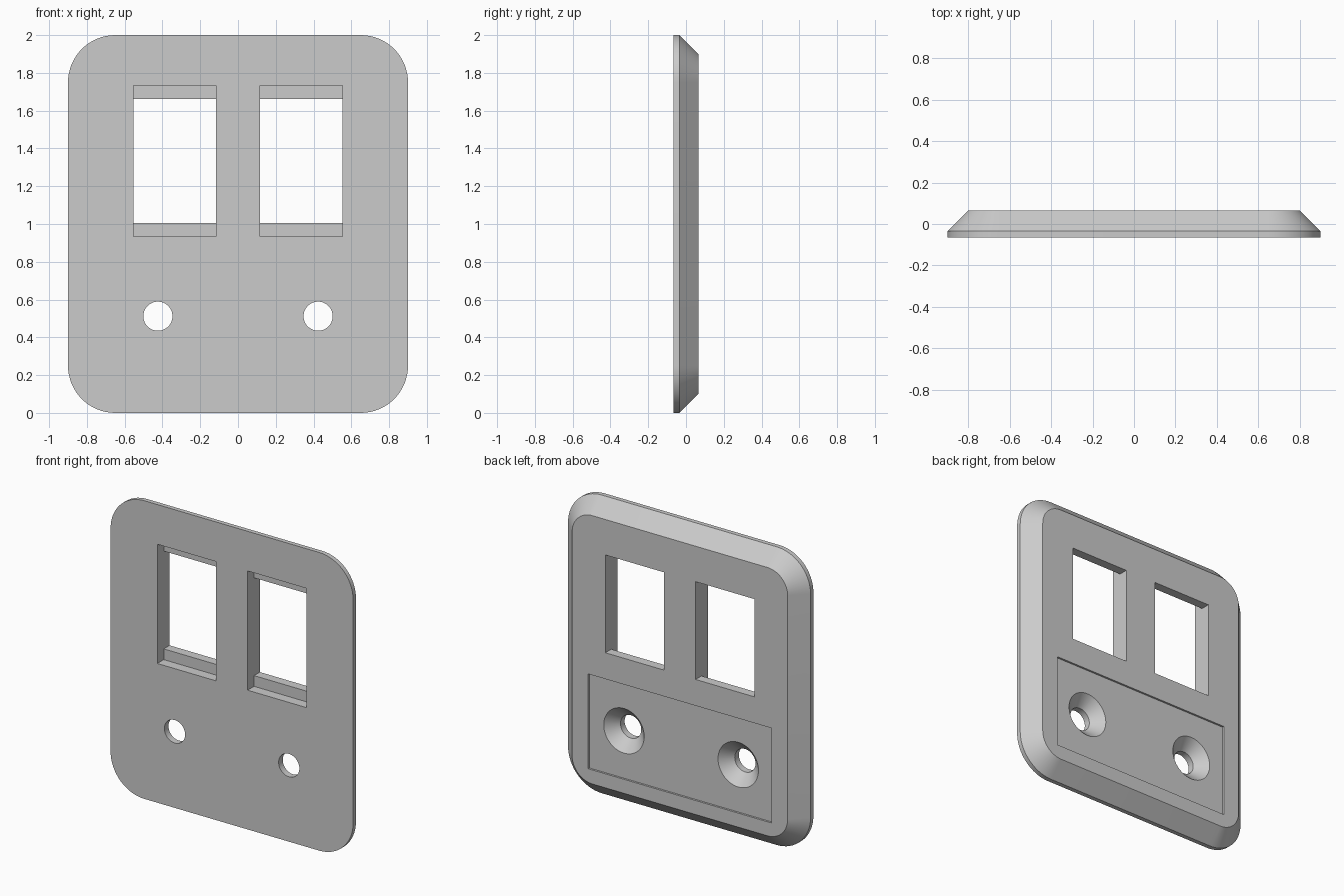
import bpy, bmesh, math

if "Cube" in bpy.data.objects:
    bpy.data.objects.remove(bpy.data.objects["Cube"], do_unlink=True)

grey = bpy.data.materials.new("plain_grey")
grey.use_nodes = True
COLOUR = (0.6, 0.6, 0.6, 1)
grey.diffuse_color = COLOUR
grey.node_tree.nodes["Principled BSDF"].inputs["Base Color"].default_value = COLOUR


def outline(half_w, half_h, radius, steps=16):
    """Rounded rectangle; a radius of zero gives plain corners."""
    if radius == 0:
        return [(half_w, half_h), (-half_w, half_h), (-half_w, -half_h), (half_w, -half_h)]
    points = []
    for i, (sx, sz) in enumerate([(1, 1), (-1, 1), (-1, -1), (1, -1)]):
        for s in range(steps + 1):
            a = (i + s / steps) * math.pi / 2
            points.append((sx * (half_w - radius) + radius * math.cos(a),
                           sz * (half_h - radius) + radius * math.sin(a)))
    return points


def loft(name, x, z, layers):
    """Solid through outlines given as (y, half width, half height, radius)."""
    bm = bmesh.new()
    rings = [[bm.verts.new((x + px, y, z + pz)) for px, pz in outline(w, h, r)]
             for y, w, h, r in layers]
    for low, high in zip(rings, rings[1:]):
        for i in range(len(low)):
            j = (i + 1) % len(low)
            bm.faces.new((low[i], low[j], high[j], high[i]))
    bm.faces.new(rings[0])
    bm.faces.new(rings[-1])
    bmesh.ops.remove_doubles(bm, verts=bm.verts, dist=1e-5)
    bmesh.ops.recalc_face_normals(bm, faces=bm.faces)
    mesh = bpy.data.meshes.new(name)
    bm.to_mesh(mesh)
    bm.free()
    mesh.materials.append(grey)
    obj = bpy.data.objects.new(name, mesh)
    bpy.context.collection.objects.link(obj)
    return obj


FRONT, BACK = -0.065, 0.065

# Plate with a thin rim and a wide chamfer towards the back
plate = loft("wall_plate", 0, 1, [(FRONT, 0.9, 1, 0.25), (-0.035, 0.9, 1, 0.25),
                                  (BACK, 0.8, 0.9, 0.15)])

# Shallow label recess on the back
cutters = [loft("recess_cutter", 0, 0.512, [(0.052, 0.68, 0.318, 0), (0.1, 0.68, 0.318, 0)])]

for side in (-1, 1):
    # Stepped window, taller at the front
    cutters.append(loft("window_cutter", side * 0.335, 1.334,
                        [(-0.1, 0.218, 0.4, 0), (0.003, 0.218, 0.4, 0),
                         (0.003, 0.218, 0.328, 0), (0.1, 0.218, 0.328, 0)]))
    # Screw hole countersunk from the back
    cutters.append(loft("screw_hole_cutter", side * 0.424, 0.512,
                        [(y, r, r, r) for y, r in
                         ((-0.1, 0.077), (-0.021, 0.077), (0.1, 0.198))]))

# Apply the cuts one after another
bpy.ops.object.select_all(action='DESELECT')
bpy.context.view_layer.objects.active = plate
plate.select_set(True)
for cutter in cutters:
    cutter.hide_render = True
    cut = plate.modifiers.new("cut", 'BOOLEAN')
    cut.operation = 'DIFFERENCE'
    cut.solver = 'EXACT'
    cut.object = cutter
    bpy.ops.object.modifier_apply(modifier=cut.name)
    bpy.data.objects.remove(cutter, do_unlink=True)

bpy.ops.object.shade_smooth_by_angle(angle=math.radians(25))
